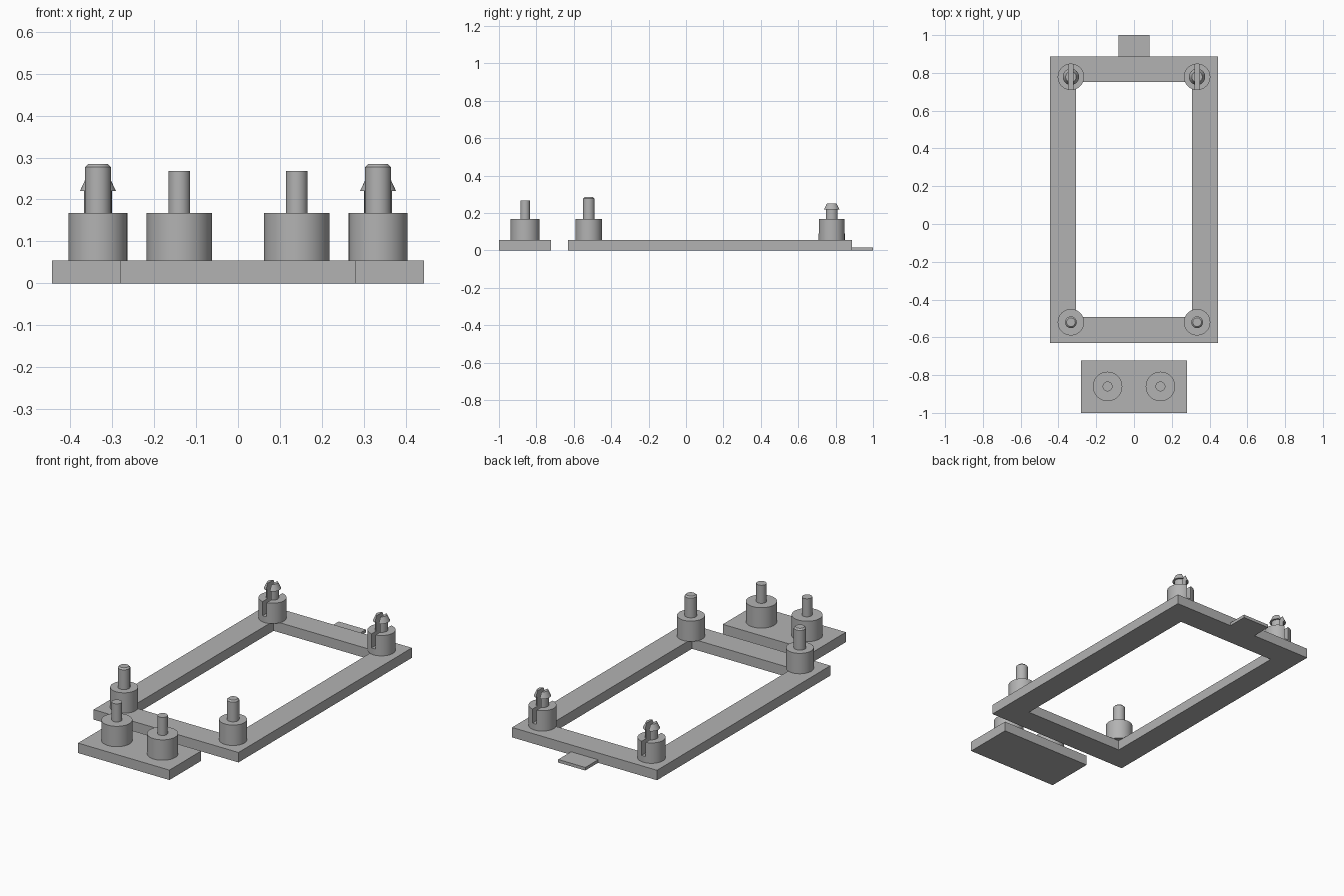
import bpy, bmesh, math

old = bpy.data.objects.get("Cube")
if old:
    bpy.data.objects.remove(old, do_unlink=True)

grey = bpy.data.materials.new("plain grey")
grey.use_nodes = True
COLOR = (0.45, 0.45, 0.45, 1)
grey.diffuse_color = COLOR
grey.node_tree.nodes["Principled BSDF"].inputs["Base Color"].default_value = COLOR

BASE = 0.055   # plate thickness
BOSS = 0.168   # top of the standoffs


def finish(name, bm):
    bmesh.ops.recalc_face_normals(bm, faces=bm.faces)
    mesh = bpy.data.meshes.new(name)
    bm.to_mesh(mesh)
    bm.free()
    mesh.materials.append(grey)
    obj = bpy.data.objects.new(name, mesh)
    bpy.context.collection.objects.link(obj)
    return obj


def select(obj):
    bpy.ops.object.select_all(action='DESELECT')
    obj.select_set(True)
    bpy.context.view_layer.objects.active = obj


def box(name, x, y, z):
    """Box from (min, max) pairs."""
    bm = bmesh.new()
    bmesh.ops.create_cube(bm, size=1)
    for v in bm.verts:
        v.co = [lo + (c + 0.5) * (hi - lo) for c, (lo, hi) in zip(v.co, (x, y, z))]
    return finish(name, bm)


def lathe(name, profile, x, y, sides=48):
    """Turn a closed (radius, height) outline around a vertical axis."""
    bm = bmesh.new()
    rings = []
    for r, z in profile:
        rings.append([bm.verts.new((x + r * math.cos(a), y + r * math.sin(a), z))
                      for a in (2 * math.pi * i / sides for i in range(sides))])
    for low, high in zip(rings, rings[1:]):
        for i in range(sides):
            j = (i + 1) % sides
            bm.faces.new((low[i], low[j], high[j], high[i]))
    bm.faces.new(rings[0])
    bm.faces.new(rings[-1])
    return finish(name, bm)


def smooth(obj):
    select(obj)
    bpy.ops.object.shade_smooth_by_angle(angle=math.radians(25))


def cut(obj, cutter):
    mod = obj.modifiers.new("slot", 'BOOLEAN')
    mod.operation = 'DIFFERENCE'
    mod.solver = 'EXACT'
    mod.object = cutter
    select(obj)
    bpy.ops.object.modifier_apply(modifier=mod.name)
    bpy.data.objects.remove(cutter, do_unlink=True)


# Rectangular frame with an open middle
frame = box("frame", (-0.444, 0.444), (-0.63, 0.888), (0, BASE))
cut(frame, box("opening", (-0.308, 0.308), (-0.492, 0.752), (-0.1, 0.2)))

# Thin tab at the back, and the separate small plate at the front
box("back_tab", (-0.083, 0.083), (0.888, 1.0), (0, 0.017))
box("small_plate", (-0.28, 0.28), (-1.0, -0.722), (0, BASE))

for side, s in (("left", 1), ("right", -1)):
    # Standoffs with plain pins on the small plate
    smooth(lathe(f"plate_post_{side}",
                 [(0.078, BASE), (0.078, BOSS), (0.026, BOSS), (0.026, 0.268)],
                 s * 0.14, -0.86))

    # Front standoffs with chamfered pins
    smooth(lathe(f"front_post_{side}",
                 [(0.07, BASE), (0.07, BOSS), (0.031, BOSS), (0.031, 0.277), (0.023, 0.285)],
                 s * 0.334, -0.52))

    # Back standoffs with barbed snap clips, slotted front to back
    x, y = s * 0.334, 0.779
    clip = lathe(f"back_clip_{side}",
                 [(0.07, BASE), (0.07, BOSS), (0.033, BOSS), (0.033, 0.22),
                  (0.043, 0.22), (0.028, 0.252)], x, y)
    cut(clip, box("slot", (x - 0.012, x + 0.012), (y - 0.1, y + 0.1), (0.09, 0.4)))
    smooth(clip)
